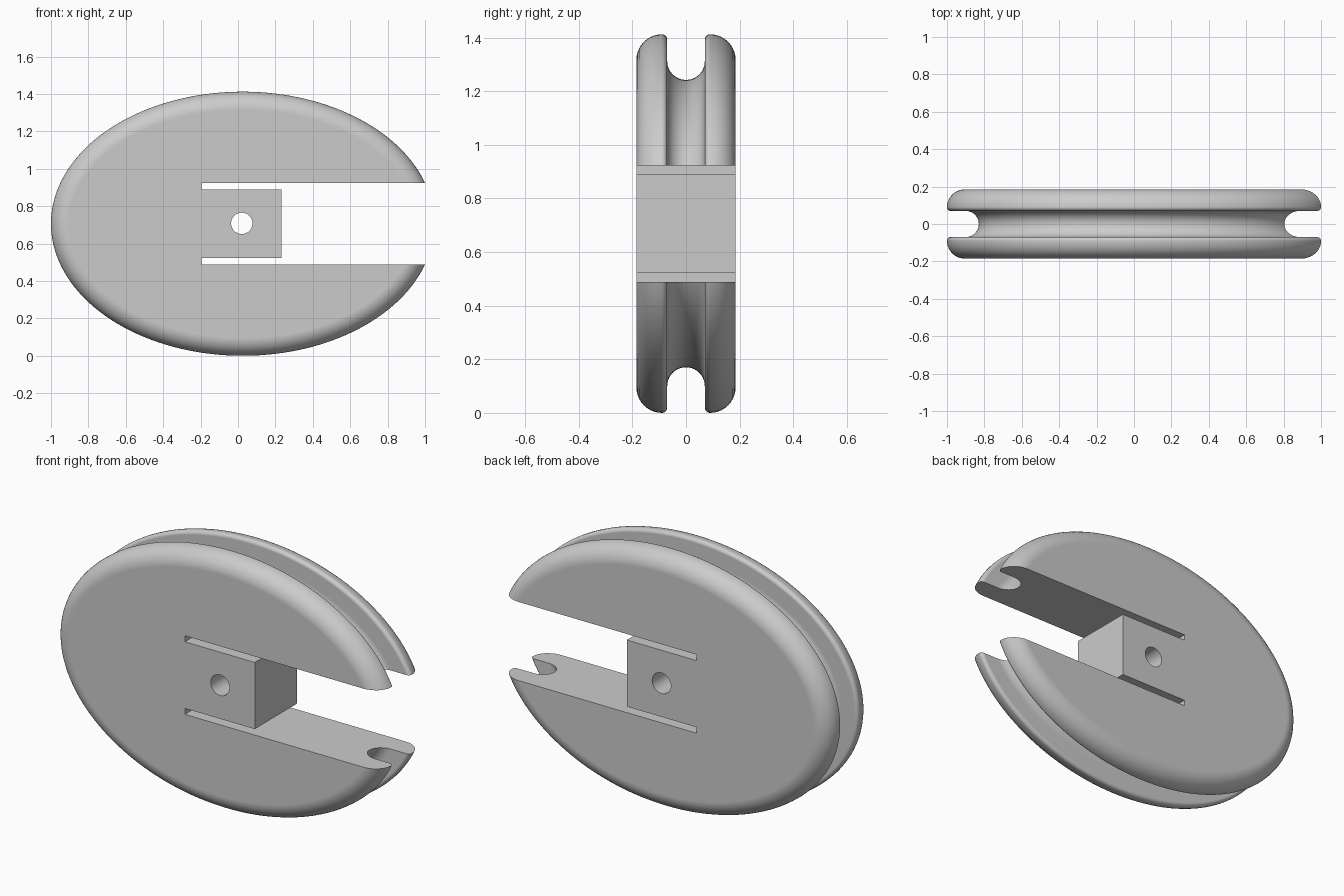
import bpy, bmesh
from math import sin, cos, pi, hypot

old = bpy.data.objects.get("Cube")
if old:
    bpy.data.objects.remove(old, do_unlink=True)

CX, CZ = 0.025, 0.706      # centre of the oval
A, B = 1.025, 0.706        # half width, half height
HALF, GROOVE = 0.185, 0.07  # half thickness, groove radius
ROUND, LIP = 0.095, 0.02   # outer rounding, groove lip rounding
SEGMENTS = 160

grey = bpy.data.materials.new("light grey")
grey.use_nodes = True
colour = (0.6, 0.6, 0.6, 1)
grey.diffuse_color = colour
grey.node_tree.nodes["Principled BSDF"].inputs["Base Color"].default_value = colour


def make_object(name, bm):
    bmesh.ops.recalc_face_normals(bm, faces=bm.faces)
    mesh = bpy.data.meshes.new(name)
    bm.to_mesh(mesh)
    bm.free()
    mesh.materials.append(grey)
    obj = bpy.data.objects.new(name, mesh)
    bpy.context.collection.objects.link(obj)
    return obj


def loft(name, rings):
    """Join rings of points into a capped solid."""
    bm = bmesh.new()
    loops = [[bm.verts.new(p) for p in ring] for ring in rings]
    n = len(loops[0])
    for a, b in zip(loops, loops[1:]):
        for i in range(n):
            j = (i + 1) % n
            bm.faces.new((a[i], a[j], b[j], b[i]))
    bm.faces.new(loops[0])
    bm.faces.new(loops[-1])
    return make_object(name, bm)


def prism(name, outline):
    return loft(name, [[(x, y, z) for x, z in outline] for y in (-0.5, 0.5)])


def oval_ring(inset, y):
    """Oval moved inward by a constant distance."""
    ring = []
    for i in range(SEGMENTS):
        t = 2 * pi * (i + 0.5) / SEGMENTS
        nx, nz = B * cos(t), A * sin(t)
        k = inset / hypot(nx, nz)
        ring.append((CX + A * cos(t) - k * nx, y, CZ + B * sin(t) - k * nz))
    return ring


# Rim section: outer rounding, lip, then the cord groove and the mirrored side
quarter = [i * pi / 20 for i in range(11)]
edge_y = GROOVE + LIP
side = [(ROUND * (1 - sin(t)), -edge_y - (HALF - edge_y) * cos(t)) for t in quarter]
side += [(LIP * (1 - cos(t)), -edge_y + LIP * sin(t)) for t in quarter[1:]]
groove = [(0.1 + GROOVE * sin(i * pi / 20), -GROOVE * cos(i * pi / 20)) for i in range(21)]
section = side + groove + [(d, -y) for d, y in reversed(side)]
body = loft("grooved_oval_body", [oval_ring(d, y) for d, y in section])

# Open slot that leaves a square tongue, and the pin hole through the tongue
slot_end, tongue_end, slot_h, tongue_h = -0.195, 0.232, 0.217, 0.184
slot = prism("slot_cutter", [
    (slot_end, CZ - slot_h), (2, CZ - slot_h), (2, CZ + slot_h), (slot_end, CZ + slot_h),
    (slot_end, CZ + tongue_h), (tongue_end, CZ + tongue_h),
    (tongue_end, CZ - tongue_h), (slot_end, CZ - tongue_h)])
hole = prism("hole_cutter", [(0.02 + 0.057 * cos(i * pi / 24), CZ + 0.002 + 0.057 * sin(i * pi / 24))
                             for i in range(48)])

bpy.ops.object.select_all(action="DESELECT")
body.select_set(True)
bpy.context.view_layer.objects.active = body
for cutter in (slot, hole):
    cutter.hide_render = True
    cut = body.modifiers.new("cut", "BOOLEAN")
    cut.operation = "DIFFERENCE"
    cut.solver = "EXACT"
    cut.object = cutter
    bpy.ops.object.modifier_apply(modifier=cut.name)
    bpy.data.objects.remove(cutter, do_unlink=True)

# Smooth curves, crisp cut edges
bpy.ops.object.shade_smooth_by_angle(angle=pi / 6)
weighted = body.modifiers.new("even_shading", "WEIGHTED_NORMAL")
weighted.keep_sharp = True
